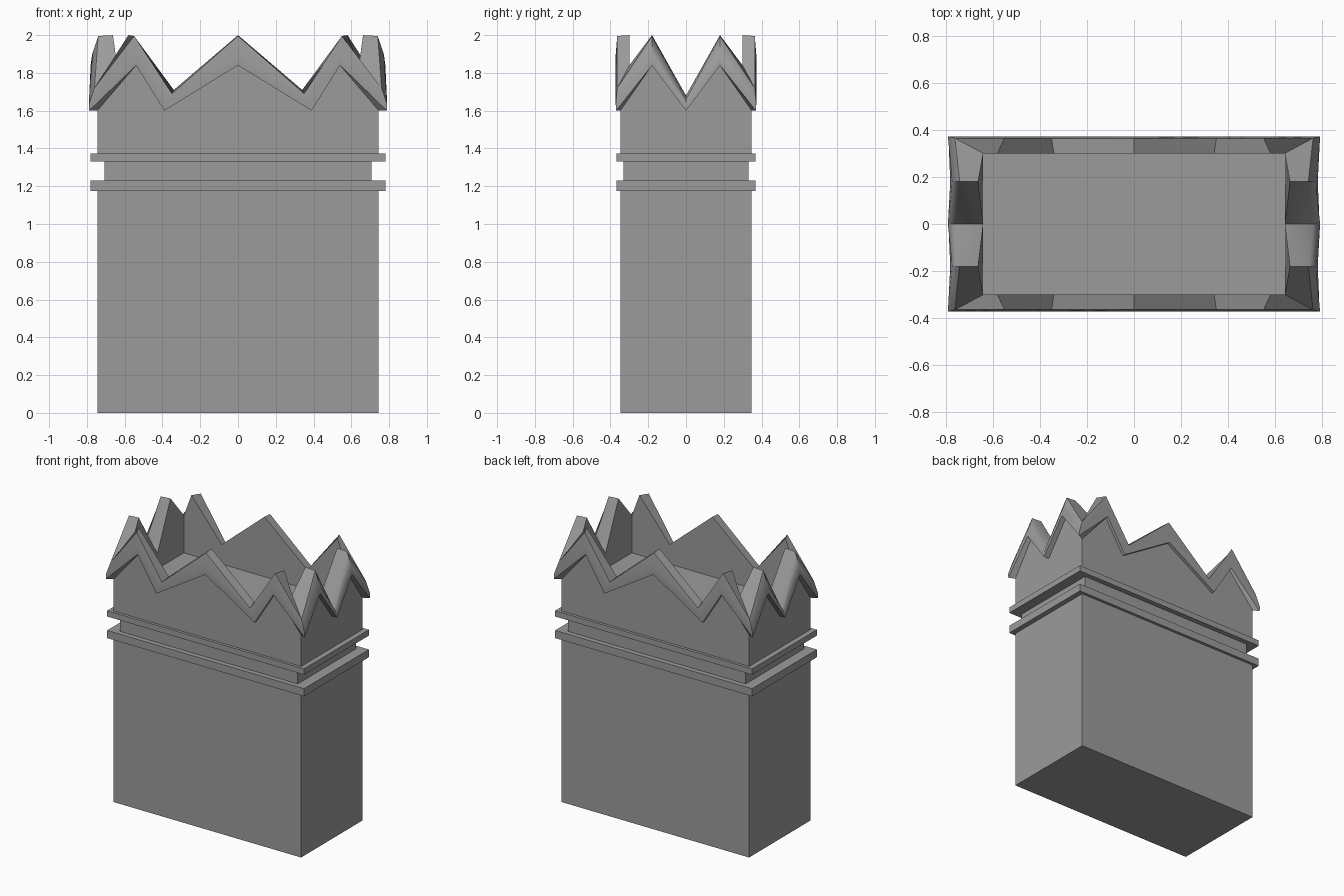
import bpy, bmesh

if "Cube" in bpy.data.objects:
    bpy.data.objects.remove(bpy.data.objects["Cube"])

grey = bpy.data.materials.new("dark_grey")
grey.diffuse_color = (0.33, 0.33, 0.33, 1)
grey.use_nodes = True
grey.node_tree.nodes["Principled BSDF"].inputs["Base Color"].default_value = grey.diffuse_color


def box(name, hx, hy, z0, z1):
    bpy.ops.mesh.primitive_cube_add(size=1, location=(0, 0, (z0 + z1) / 2))
    o = bpy.context.object
    o.name = name
    o.scale = (2 * hx, 2 * hy, z1 - z0)
    bpy.ops.object.transform_apply(location=True, rotation=False, scale=True)
    o.data.materials.append(grey)
    return o


# Shaft, recessed neck and the two projecting bands
box("shaft", 0.745, 0.348, 0, 1.18)
box("lower_band", 0.782, 0.368, 1.175, 1.23)
box("neck", 0.707, 0.332, 1.23, 1.33)
box("upper_band", 0.782, 0.368, 1.33, 1.372)


# One crown ring: half sizes, side peak half width, front peak / valley x,
# heights at peak, valley on front, valley on side, corner
def ring(bm, X, Y, PX, px, vx, zp, zv, zs, zc):
    half = [(-X, -Y, zc), (-px, -Y, zp), (-vx, -Y, zv), (0, -Y, zp),
            (vx, -Y, zv), (px, -Y, zp), (X, -Y, zc),
            (PX, -0.18, zp), (X, 0, zs), (PX, 0.18, zp)]
    pts = half + [(-x, -y, z) for x, y, z in half]
    return [bm.verts.new(p) for p in pts]


# Zigzag crown, lofted from outer wall over the flared rim down to the floor
sections = [
    (0.745, 0.348, 0.745, 0.54, 0.39, 1.37, 1.37, 1.37, 1.37),
    (0.745, 0.348, 0.745, 0.54, 0.39, 1.84, 1.60, 1.60, 1.60),
    (0.788, 0.370, 0.780, 0.54, 0.39, 1.84, 1.60, 1.60, 1.60),
    (0.790, 0.372, 0.772, 0.54, 0.385, 1.90, 1.64, 1.63, 1.63),
    (0.760, 0.364, 0.740, 0.55, 0.35, 1.995, 1.69, 1.66, 1.72),
    (0.640, 0.300, 0.662, 0.58, 0.34, 2.00, 1.71, 1.68, 1.84),
    (0.640, 0.300, 0.640, 0.58, 0.34, 1.57, 1.57, 1.57, 1.57),
]
bm = bmesh.new()
rings = [ring(bm, *s) for s in sections]
for a, b in zip(rings, rings[1:]):
    n = len(a)
    for i in range(n):
        j = (i + 1) % n
        bm.faces.new((a[i], a[j], b[j], b[i]))
bm.faces.new(rings[-1])
bm.faces.new(rings[0][::-1])
bmesh.ops.recalc_face_normals(bm, faces=bm.faces)
mesh = bpy.data.meshes.new("crown")
bm.to_mesh(mesh)
bm.free()
mesh.materials.append(grey)
crown = bpy.data.objects.new("crown", mesh)
bpy.context.collection.objects.link(crown)
bpy.ops.object.select_all(action='DESELECT')
crown.select_set(True)
bpy.context.view_layer.objects.active = crown
bpy.ops.object.shade_smooth_by_angle(angle=0.8)
